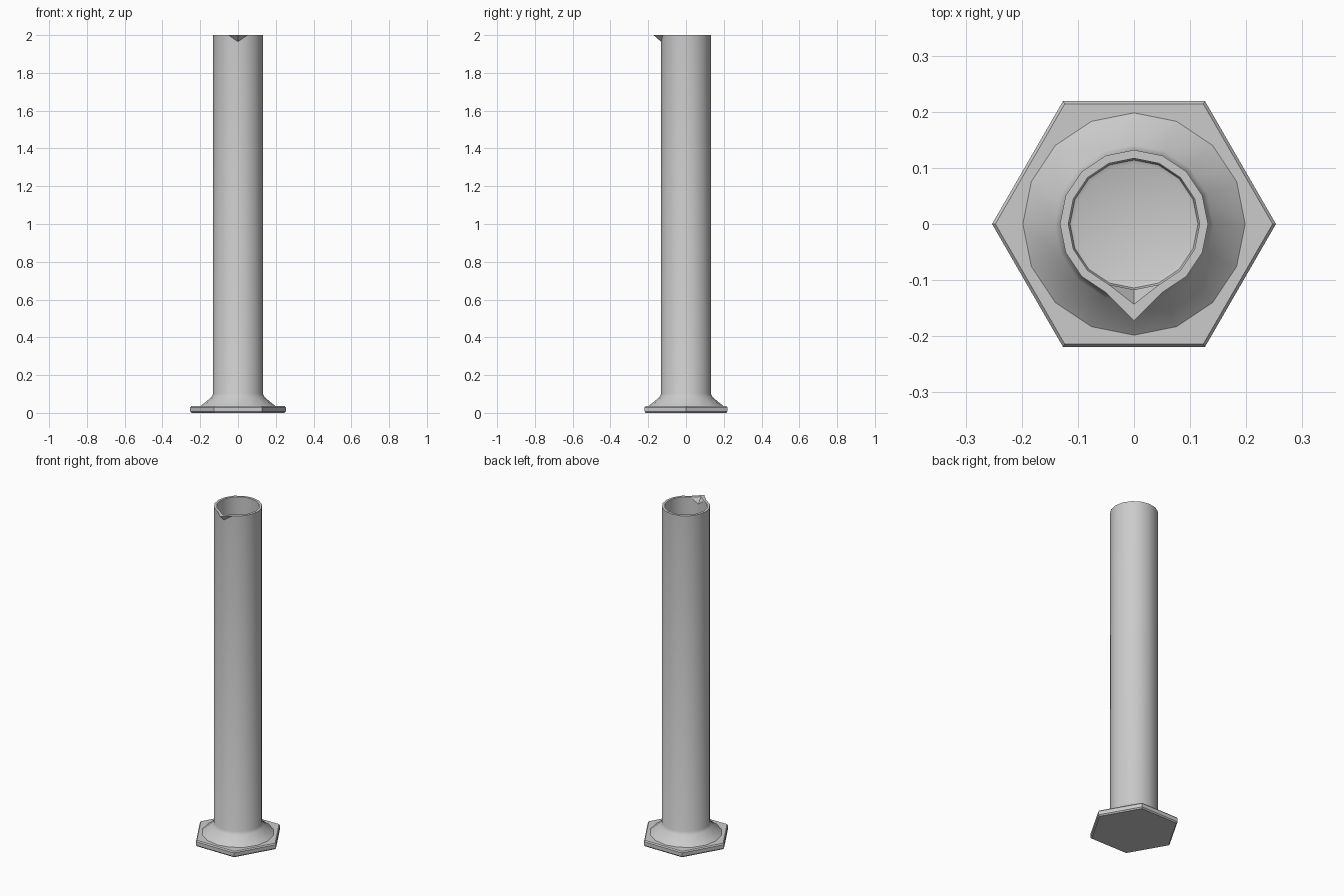
import bpy, bmesh
from math import sin, cos, pi, radians

if "Cube" in bpy.data.objects:
    bpy.data.objects.remove(bpy.data.objects["Cube"])


def lathe(name, profile, sides, start=0.0, edit=None):
    """Spin (radius, z) points around z, capping both ends of the profile."""
    bm = bmesh.new()
    rings = [[bm.verts.new((r * cos(start + 2 * pi * i / sides),
                            r * sin(start + 2 * pi * i / sides), z))
              for i in range(sides)] for r, z in profile]
    for a, b in zip(rings, rings[1:]):
        for i in range(sides):
            j = (i + 1) % sides
            bm.faces.new((a[i], a[j], b[j], b[i]))
    bm.faces.new(rings[0][::-1])
    bm.faces.new(rings[-1])
    if edit:
        edit(bm, rings)
    bmesh.ops.recalc_face_normals(bm, faces=bm.faces)
    mesh = bpy.data.meshes.new(name)
    bm.to_mesh(mesh)
    bm.free()
    ob = bpy.data.objects.new(name, mesh)
    bpy.context.collection.objects.link(ob)
    bpy.context.view_layer.objects.active = ob
    ob.select_set(True)
    bpy.ops.object.shade_smooth_by_angle(angle=radians(30))
    ob.select_set(False)
    return ob


# Hexagonal base with bevelled rims
lathe("base", [(0.246, 0), (0.253, 0.007), (0.253, 0.029), (0.247, 0.036)], 6)


# Pull the front rim vertex out into a V-shaped pouring spout
def pull_spout(bm, rings):
    for top, low, y in ((4, 3, -0.172), (5, 6, -0.143)):
        tip, root = rings[top][0], rings[low][0]
        for side in (1, -1):
            corner = rings[top][side]
            face = next(f for f in root.link_faces if corner in f.verts)
            bmesh.utils.face_split(face, corner, root)
        tip.co.y = y


# Hollow tube with flared foot
tube_profile = [(0.198, 0.036), (0.141, 0.083), (0.132, 0.102),
                (0.132, 1.965), (0.132, 2.0),
                (0.117, 2.0), (0.117, 1.965),
                (0.117, 0.062), (0.114, 0.053), (0.107, 0.05)]
lathe("tube", tube_profile, 16, start=-pi / 2, edit=pull_spout)
